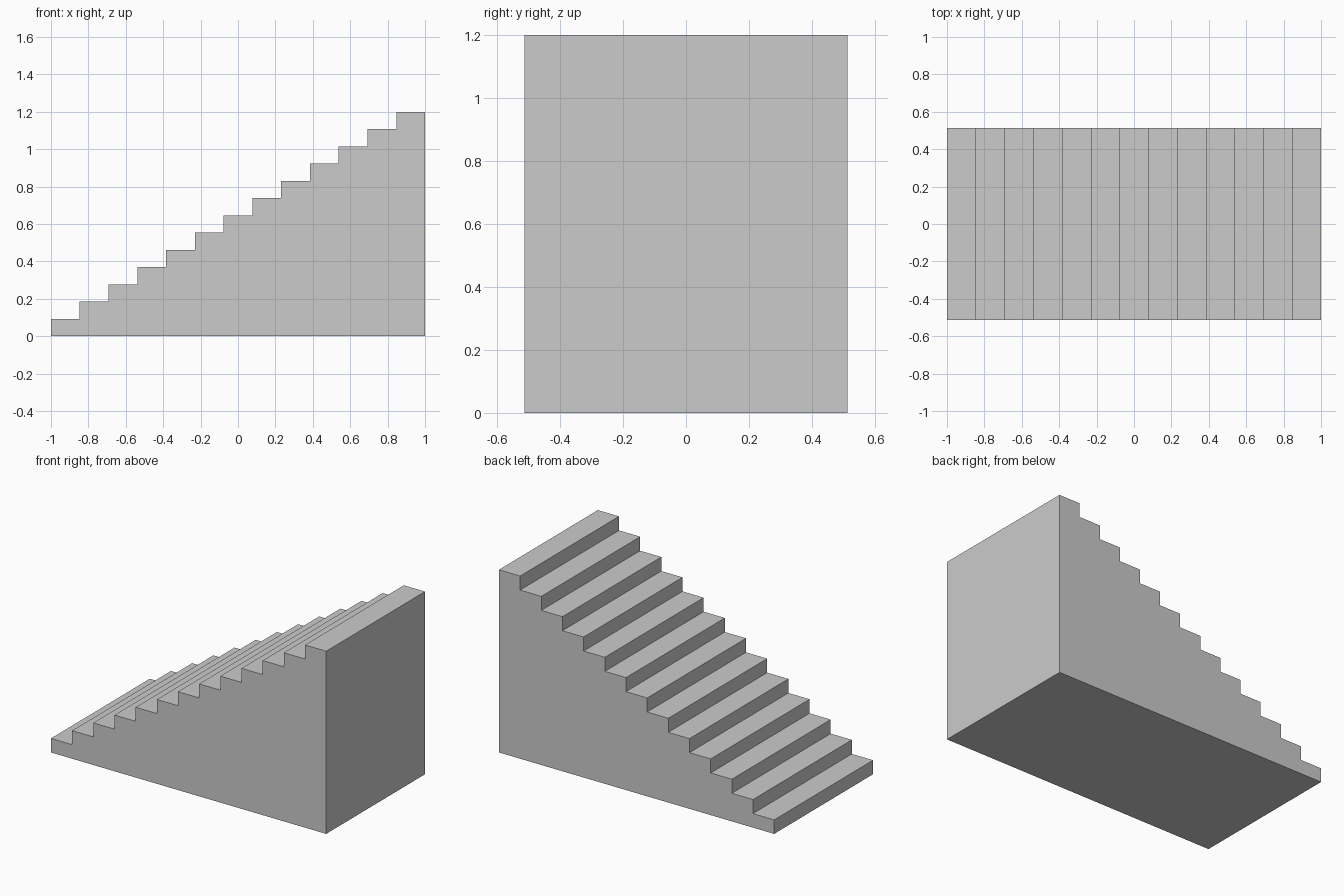
import bpy
import bmesh

if "Cube" in bpy.data.objects:
    bpy.data.objects.remove(bpy.data.objects["Cube"])

STEPS = 13
LENGTH, HEIGHT, HALF_WIDTH = 2.0, 1.2, 0.513
RUN, RISE = LENGTH / STEPS, HEIGHT / STEPS

# Side profile: flat base, tall back wall, then treads and risers
profile = [(-LENGTH / 2, 0.0), (LENGTH / 2, 0.0)]
for i in range(STEPS, 0, -1):
    right = -LENGTH / 2 + i * RUN
    profile += [(right, i * RISE), (right - RUN, i * RISE)]

# Solid staircase: the profile extruded across its width
bm = bmesh.new()
side = bm.faces.new([bm.verts.new((x, -HALF_WIDTH, z)) for x, z in profile])
extruded = bmesh.ops.extrude_face_region(bm, geom=[side], use_keep_orig=True)
new_verts = [g for g in extruded["geom"] if isinstance(g, bmesh.types.BMVert)]
bmesh.ops.translate(bm, verts=new_verts, vec=(0, 2 * HALF_WIDTH, 0))
bmesh.ops.recalc_face_normals(bm, faces=bm.faces)

mesh = bpy.data.meshes.new("staircase")
bm.to_mesh(mesh)
bm.free()

# Plain grey finish
grey = bpy.data.materials.new("light_grey")
grey.diffuse_color = (0.6, 0.6, 0.6, 1.0)
grey.use_nodes = True
grey.node_tree.nodes["Principled BSDF"].inputs["Base Color"].default_value = grey.diffuse_color
mesh.materials.append(grey)

staircase = bpy.data.objects.new("staircase", mesh)
bpy.context.collection.objects.link(staircase)
